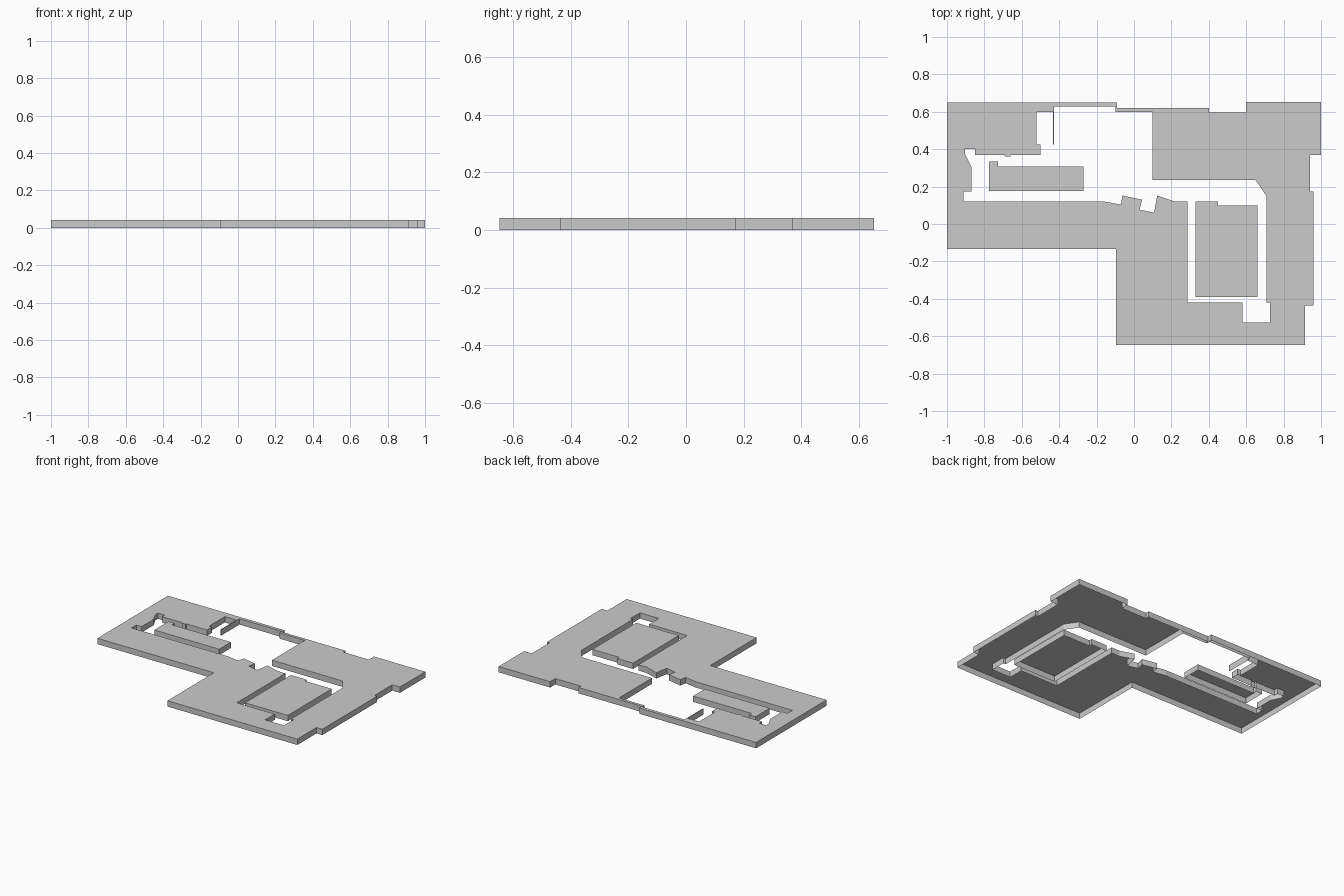
import bpy, bmesh

HEIGHT = 0.041


def slab(name, *loops):
    """Raised plate open underneath: first loop is the outline, others are holes."""
    bm = bmesh.new()
    edges = []
    for pts in loops:
        vs = [bm.verts.new((x, y, HEIGHT)) for x, y in pts]
        edges += [bm.edges.new((a, b)) for a, b in zip(vs, vs[1:] + vs[:1])]
    # top surface
    bmesh.ops.triangle_fill(bm, edges=edges, use_beauty=True, normal=(0, 0, 1))
    top = list(bm.faces)
    # side walls down to the ground
    walls = bmesh.ops.extrude_edge_only(bm, edges=edges)["geom"]
    for v in (g for g in walls if isinstance(g, bmesh.types.BMVert)):
        v.co.z = 0
    bmesh.ops.recalc_face_normals(bm, faces=bm.faces[:])
    if top[0].normal.z < 0:
        bmesh.ops.reverse_faces(bm, faces=bm.faces[:])
    mesh = bpy.data.meshes.new(name)
    bm.to_mesh(mesh)
    bm.free()
    obj = bpy.data.objects.new(name, mesh)
    bpy.context.collection.objects.link(obj)
    return obj


# outer border of the plan
outline = [
    (-1, .65), (-.092, .65), (-.092, .62), (.40, .62), (.40, .595), (.60, .595),
    (.60, .652), (1, .652), (1, .37), (.94, .37), (.94, .173), (.96, .173),
    (.96, -.435), (.915, -.435), (.915, -.648), (-.095, -.648),
    (-.095, -.133), (-1, -.133),
]

# winding passage cut through it
passage = [
    (.10, .60), (.10, .235), (.65, .235), (.708, .15), (.708, -.42), (.727, -.42),
    (.727, -.527), (.58, -.527), (.58, -.42), (.285, -.42), (.285, .12), (.22, .12),
    # toothed notches at the middle
    (.124, .152), (.107, .06), (.03, .077), (.043, .13), (-.062, .152),
    (-.07, .104), (-.16, .12),
    # west end
    (-.912, .12), (-.912, .173), (-.87, .173), (-.87, .307), (-.903, .372),
    (-.903, .40), (-.85, .40), (-.85, .37), (-.695, .37), (-.69, .362),
    (-.66, .362), (-.66, .37), (-.50, .37), (-.50, .425), (-.522, .425),
    # thin hanging wall and the north opening
    (-.522, .60), (-.434, .60), (-.434, .425), (-.428, .425), (-.428, .627),
    (-.098, .627), (-.098, .60),
]

slab("main_floor", outline, passage)

# two free-standing blocks inside the passage
slab("west_block", [(-.775, .335), (-.728, .335), (-.728, .307), (-.27, .307),
                    (-.27, .177), (-.775, .177)])
slab("east_block", [(.328, .12), (.45, .12), (.45, .098), (.66, .098),
                    (.66, -.39), (.328, -.39)])
